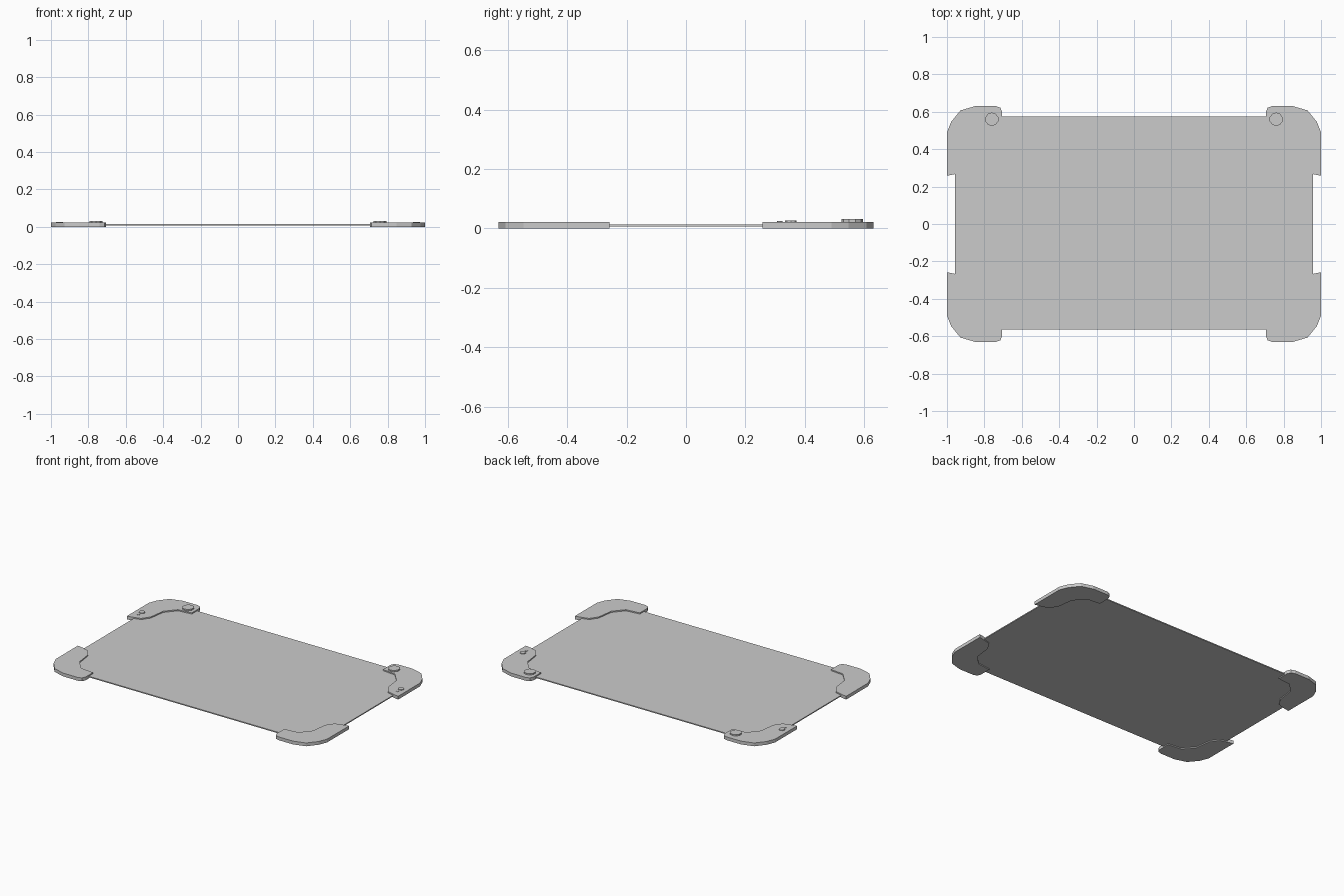
import bpy, bmesh

if "Cube" in bpy.data.objects:
    bpy.data.objects.remove(bpy.data.objects["Cube"])


def prism(name, points, z0, z1):
    """Extrude a flat outline between two heights."""
    bm = bmesh.new()
    face = bm.faces.new([bm.verts.new((x, y, z0)) for x, y in points])
    res = bmesh.ops.extrude_face_region(bm, geom=[face])
    top = [v for v in res["geom"] if isinstance(v, bmesh.types.BMVert)]
    bmesh.ops.translate(bm, verts=top, vec=(0, 0, z1 - z0))
    bmesh.ops.recalc_face_normals(bm, faces=bm.faces)
    mesh = bpy.data.meshes.new(name)
    bm.to_mesh(mesh)
    bm.free()
    obj = bpy.data.objects.new(name, mesh)
    bpy.context.collection.objects.link(obj)
    return obj


def disc(name, x, y, r, z0, z1, sides):
    bpy.ops.mesh.primitive_cylinder_add(
        vertices=sides, radius=r, depth=z1 - z0, location=(x, y, (z0 + z1) / 2))
    bpy.context.object.name = name


# Thin panel with clipped corners
X, YF, YB, C = 0.957, -0.565, 0.576, 0.06
prism("panel", [(-X + C, YF), (X - C, YF), (X, YF + C), (X, YB - C),
                (X - C, YB), (-X + C, YB), (-X, YB - C), (-X, YF + C)],
      0.007, 0.014)

# Thick corner guard outline: rounded outside, stepped inside
guard = [(0.705, 0.52), (0.705, 0.60), (0.715, 0.622), (0.74, 0.631),
         (0.847, 0.631), (0.928, 0.607), (0.977, 0.547), (1.0, 0.49),
         (1.0, 0.258), (0.955, 0.267), (0.91, 0.28), (0.875, 0.33),
         (0.86, 0.44), (0.80, 0.51)]
for sx, side in ((-1, "left"), (1, "right")):
    for sy, end in ((-1, "front"), (1, "back")):
        prism(f"corner_guard_{end}_{side}",
              [(sx * x, sy * y) for x, y in guard], 0.0, 0.022)
    # Round button and two small pins on the back guards
    disc(f"button_{side}", sx * 0.76, 0.56, 0.036, 0.02, 0.031, 10)
    disc(f"large_pin_{side}", sx * 0.955, 0.353, 0.019, 0.02, 0.027, 8)
    disc(f"small_pin_{side}", sx * 0.955, 0.316, 0.009, 0.02, 0.0245, 8)
